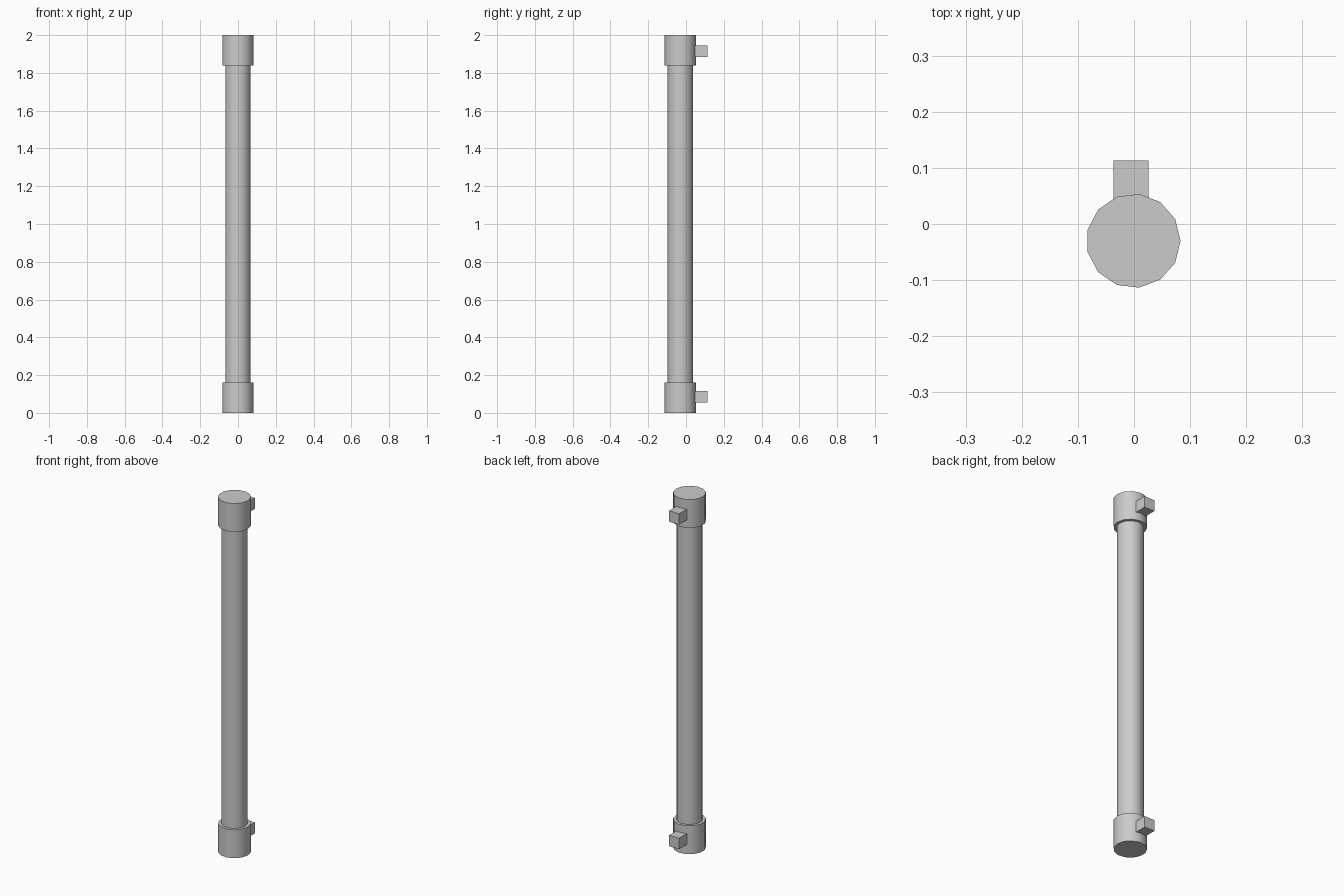
import bpy, math

if "Cube" in bpy.data.objects:
    bpy.data.objects.remove(bpy.data.objects["Cube"])

CX, CY = -0.001, -0.03   # axis of the tube
SIDES = 13


def cylinder(name, radius, z0, z1):
    bpy.ops.mesh.primitive_cylinder_add(
        vertices=SIDES, radius=radius, depth=z1 - z0,
        location=(CX, CY, (z0 + z1) / 2),
        rotation=(0, 0, -math.pi / 2))  # put a corner on +x
    ob = bpy.context.object
    ob.name = name
    bpy.ops.object.shade_smooth_by_angle(angle=math.radians(40))
    return ob


def block(name, x0, x1, y0, y1, z0, z1):
    bpy.ops.mesh.primitive_cube_add(
        size=1, location=((x0 + x1) / 2, (y0 + y1) / 2, (z0 + z1) / 2))
    ob = bpy.context.object
    ob.name = name
    ob.scale = (x1 - x0, y1 - y0, z1 - z0)
    bpy.ops.object.transform_apply(location=False, rotation=False, scale=True)
    return ob


# Long tube, slightly sunk into both caps
cylinder("tube", 0.068, 0.15, 1.85)

# End caps, each with a square mounting peg at the back
for label, z0, z1 in (("bottom", 0.0, 0.16), ("top", 1.84, 2.0)):
    cylinder(label + "_cap", 0.084, z0, z1)
    zc = 0.085 if label == "bottom" else 1.915
    block(label + "_mount", -0.0365, 0.026, 0.035, 0.1134, zc - 0.031, zc + 0.031)
